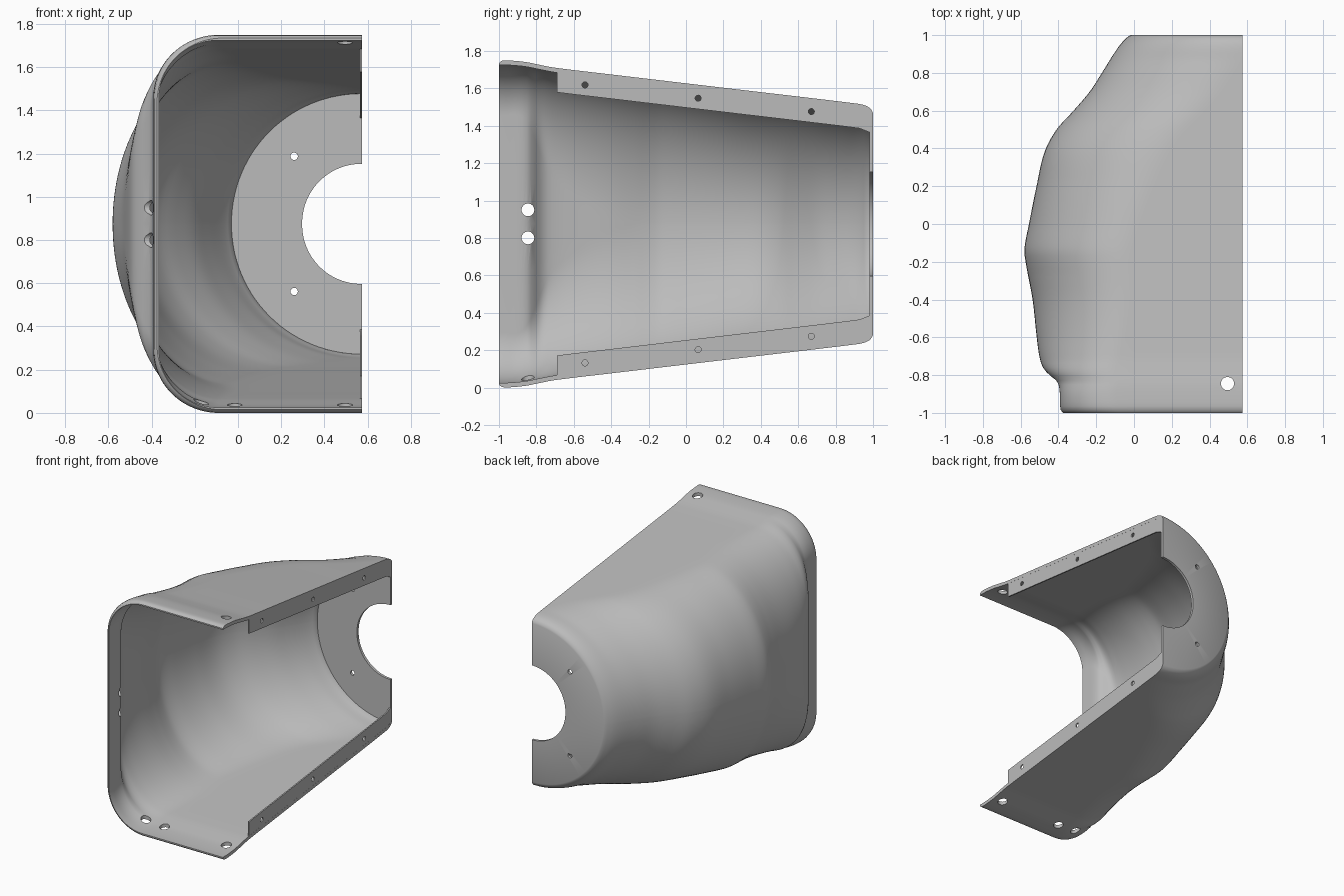
import bpy, bmesh, math
from mathutils import Matrix, Vector

cube = bpy.data.objects.get("Cube")
if cube:
    bpy.data.objects.remove(cube)

CUT_X, MID_Z, WALL = 0.575, 0.875, 0.025

# Section controls along y: half height, side position, corner radii
HEIGHT = [(-1, .86), (-.985, .872), (-.965, .875), (-.86, .866), (-.78, .85), (-.7, .835),
          (-.4, .799), (.2, .728), (.9, .645), (.95, .636), (.98, .622), (.993, .608), (1, .592)]
SIDE = [(-1, -.375), (-.985, -.388), (-.965, -.391), (-.87, -.395), (-.83, -.41), (-.8, -.447),
        (-.76, -.482), (-.7, -.501), (-.6, -.515), (-.4, -.537), (-.2, -.574), (-.13, -.58),
        (0, -.556), (.2, -.516), (.38, -.474), (.5, -.41), (.6, -.32), (.7, -.235), (.8, -.17),
        (.9, -.108), (.95, -.073), (.98, -.045), (.993, -.03), (1, -.017)]
RADIUS_X = [(-1, .3), (-.86, .31), (-.72, .42), (-.4, .52), (.1, .6), (.5, .68), (1, .7)]
RADIUS_Z = [(-1, .3), (-.86, .31), (-.72, .58), (-.4, .75), (.1, .8), (1, .8)]


def curve(keys, y):
    """Smooth interpolation through uneven keys."""
    y = min(max(y, keys[0][0]), keys[-1][0])
    i = max(k for k in range(len(keys) - 1) if keys[k][0] <= y)

    def slope(k):
        a, b = keys[max(k - 1, 0)], keys[min(k + 1, len(keys) - 1)]
        return (b[1] - a[1]) / (b[0] - a[0])

    (y0, v0), (y1, v1) = keys[i], keys[i + 1]
    d = y1 - y0
    t = (y - y0) / d
    s = t * t * (3 - 2 * t)
    return (v0 + (v1 - v0) * s + slope(i) * d * t * (1 - t) ** 2
            - slope(i + 1) * d * t * t * (1 - t))


def section(y, h, side, rx, rz):
    """Half of a rounded box, from the upper cut edge round to the lower one."""
    rx, rz = min(rx, CUT_X - side - .004), min(rz, h - .004)
    cx, cz = side + rx, h - rz
    half = [(CUT_X + (cx - CUT_X) * i / 8, h) for i in range(8)]
    for i in range(29):
        a = math.pi / 2 * i / 28
        half.append((cx - rx * math.sin(a), cz + rz * math.cos(a)))
    half.append((side, cz / 2))
    lower = [(x, -z) for x, z in reversed(half)]
    return [Vector((x, y, MID_Z + z)) for x, z in half + [(side, 0)] + lower]


def shell_section(y, at, inset):
    return section(y, curve(HEIGHT, at) - inset, curve(SIDE, at) + inset,
                   curve(RADIUS_X, at) - inset, curve(RADIUS_Z, at) - inset)


def finish(bm, name):
    bmesh.ops.recalc_face_normals(bm, faces=bm.faces)
    mesh = bpy.data.meshes.new(name)
    bm.to_mesh(mesh)
    bm.free()
    obj = bpy.data.objects.new(name, mesh)
    bpy.context.collection.objects.link(obj)
    mesh.materials.append(grey)
    return obj


def drill(obj, holes):
    """Cut round holes given as centre, axis, radius and length."""
    bm = bmesh.new()
    for centre, axis, radius, length in holes:
        turn = Vector(axis).to_track_quat('Z', 'Y').to_matrix().to_4x4()
        bmesh.ops.create_cone(bm, cap_ends=True, segments=28, radius1=radius, radius2=radius,
                              depth=length, matrix=Matrix.Translation(centre) @ turn)
    cutter = finish(bm, "hole_cutter")
    cutter.hide_render = True
    mod = obj.modifiers.new("holes", 'BOOLEAN')
    mod.operation, mod.solver, mod.object = 'DIFFERENCE', 'EXACT', cutter
    select(obj)
    bpy.ops.object.modifier_apply(modifier=mod.name)
    bpy.data.objects.remove(cutter)


def select(obj):
    bpy.ops.object.select_all(action='DESELECT')
    obj.select_set(True)
    bpy.context.view_layer.objects.active = obj


grey = bpy.data.materials.new("light_grey")
grey.use_nodes = True
grey.diffuse_color = (.5, .5, .5, 1)
grey.node_tree.nodes["Principled BSDF"].inputs["Base Color"].default_value = (.5, .5, .5, 1)

# Shell with its end plate: outer skin, plate, then inner skin back to the front
body = [-.965 + 1.915 * i / 84 for i in range(85)]
outer_ys = [-1, -.995, -.985] + body + [.965, .98, .988, .995, 1]
inner_ys = [.98, .965] + body[::-1] + [-1]
loops = [shell_section(y, y, 0) for y in outer_ys]
loops += [section(y, .278, CUT_X - .278, 1, 1) for y in (1, .98)]
loops += [shell_section(y, min(max(y, -.965), .97), WALL) for y in inner_ys]

bm = bmesh.new()
rows = [[bm.verts.new(p) for p in loop] for loop in loops]
for a, b in zip(rows, rows[1:] + rows[:1]):
    for i in range(len(a) - 1):
        bm.faces.new((a[i], a[i + 1], b[i + 1], b[i]))
for end in (0, -1):
    bm.faces.new([row[end] for row in rows])
shell = finish(bm, "shell")

FRONT_Y = -.845
shell_holes = [((-.45, FRONT_Y, MID_Z + s * .075), (1, 0, 0), .034, .4) for s in (-1, 1)]
shell_holes += [((.495, FRONT_Y, MID_Z), (0, 0, 1), .035, 2)]
shell_holes += [((x, FRONT_Y, .05), (0, 0, 1), .034, .3) for x in (-.17, -.015)]
shell_holes += [((.26, 1, MID_Z + s * .313), (0, 1, 0), .017, .2) for s in (-1, 1)]
drill(shell, shell_holes)

# Mounting flanges along the two cut edges
flanges = []
for name, s in (("upper_flange", 1), ("lower_flange", -1)):
    ys = [-.69 + 1.675 * i / 30 for i in range(31)]
    edge = [(y, curve(HEIGHT, y) - .012) for y in ys]
    edge += [(y, curve(HEIGHT, y) - .13) for y in reversed(ys)]
    bm = bmesh.new()
    face = bm.faces.new([bm.verts.new((CUT_X - .0005, y, MID_Z + s * z)) for y, z in edge])
    extruded = bmesh.ops.extrude_face_region(bm, geom=[face], use_keep_orig=True)
    moved = [g for g in extruded["geom"] if isinstance(g, bmesh.types.BMVert)]
    bmesh.ops.translate(bm, verts=moved, vec=(-.01, 0, 0))
    flange = finish(bm, name)
    drill(flange, [((CUT_X, y, MID_Z + s * (curve(HEIGHT, y) - .072)), (1, 0, 0), .016, .1)
                   for y in (-.54, .065, .67)])
    flanges.append(flange)

for obj in [shell] + flanges:
    select(obj)
    bpy.ops.object.shade_smooth_by_angle(angle=math.radians(35))
